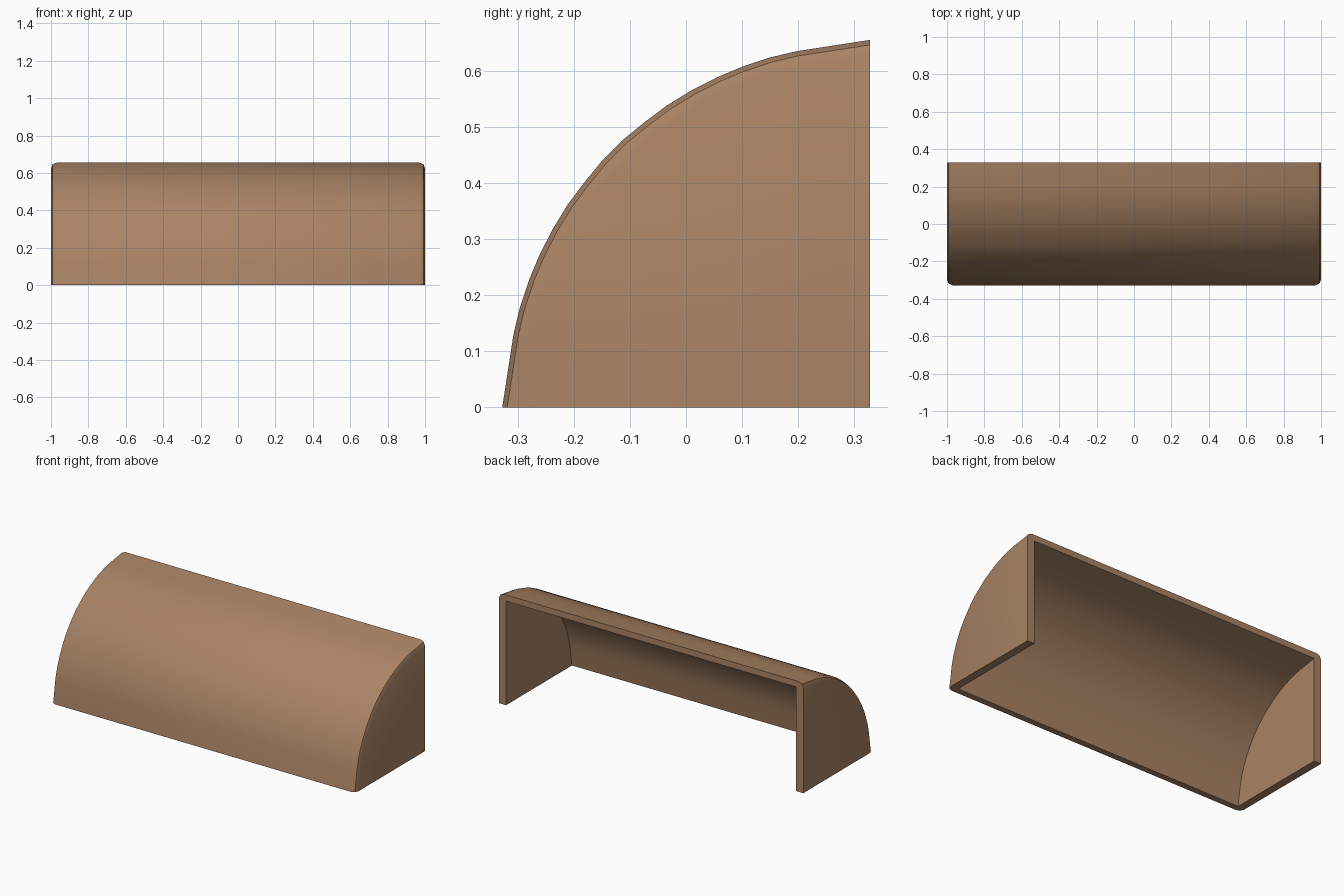
import bpy, bmesh, math
from mathutils import Vector

if "Cube" in bpy.data.objects:
    bpy.data.objects.remove(bpy.data.objects["Cube"])

S = 0.655          # depth and height of the quarter-round hood
R = 0.03           # rounding of the outer long corners
WALL = 0.037       # curved shell thickness
SIDE = 0.047       # side wall thickness

# Half of the quarter-round profile (depth, height), mirrored over the diagonal
half = [(0, 0), (.020, .130), (.031, .177), (.048, .228), (.066, .271),
        (.090, .318), (.117, .362), (.147, .402), (.178, .440)]
profile = [Vector(p) for p in half + [(S - v, S - u) for u, v in reversed(half)]]


def inset(d):
    """Profile moved inward by d, its ends staying on the floor and back planes."""
    out = []
    last = len(profile) - 1
    for i, p in enumerate(profile):
        if i == 0:
            n = Vector((1, 0))
        elif i == last:
            n = Vector((0, -1))
        else:
            t = (profile[i + 1] - profile[i - 1]).normalized()
            n = Vector((t.y, -t.x))
        out.append(p + n * d)
    return out


bm = bmesh.new()


def row(x, d):
    return [bm.verts.new((x, p.x - S / 2, p.y)) for p in inset(d)]


def bridge(rows):
    for a, b in zip(rows, rows[1:]):
        for i in range(len(a) - 1):
            bm.faces.new((a[i], a[i + 1], b[i + 1], b[i]))


# Outer skin with rounded side corners, and the plain inner skin
k = R * (1 - math.sqrt(0.5))
left = [(-1, R), (-1 + k, k), (-1 + R, 0)]
outer = [row(x, d) for x, d in left + [(-x, d) for x, d in reversed(left)]]
inner = [row(x, WALL) for x in (-1 + SIDE, 1 - SIDE)]
bridge(outer)
bridge(inner)

# Flat side walls, outside and inside
corners = []
for r in (outer[0], outer[-1], inner[0], inner[1]):
    c = bm.verts.new((r[0].co.x, S / 2, 0))
    bm.faces.new(r + [c])
    corners.append(c)
ol, orr, il, ir = corners

# Open floor rim and open back rim
for e in (0, -1):
    bm.faces.new([ol] + [r[e] for r in outer] + [orr, ir, inner[1][e], inner[0][e], il])

bmesh.ops.recalc_face_normals(bm, faces=bm.faces)
mesh = bpy.data.meshes.new("quarter_round_hood")
bm.to_mesh(mesh)
bm.free()
hood = bpy.data.objects.new("quarter_round_hood", mesh)
bpy.context.collection.objects.link(hood)

mat = bpy.data.materials.new("warm_brown")
mat.diffuse_color = (0.40, 0.23, 0.13, 1)
mat.use_nodes = True
mat.node_tree.nodes["Principled BSDF"].inputs["Base Color"].default_value = mat.diffuse_color
mesh.materials.append(mat)

bpy.context.view_layer.objects.active = hood
hood.select_set(True)
bpy.ops.object.shade_smooth_by_angle(angle=math.radians(30))
